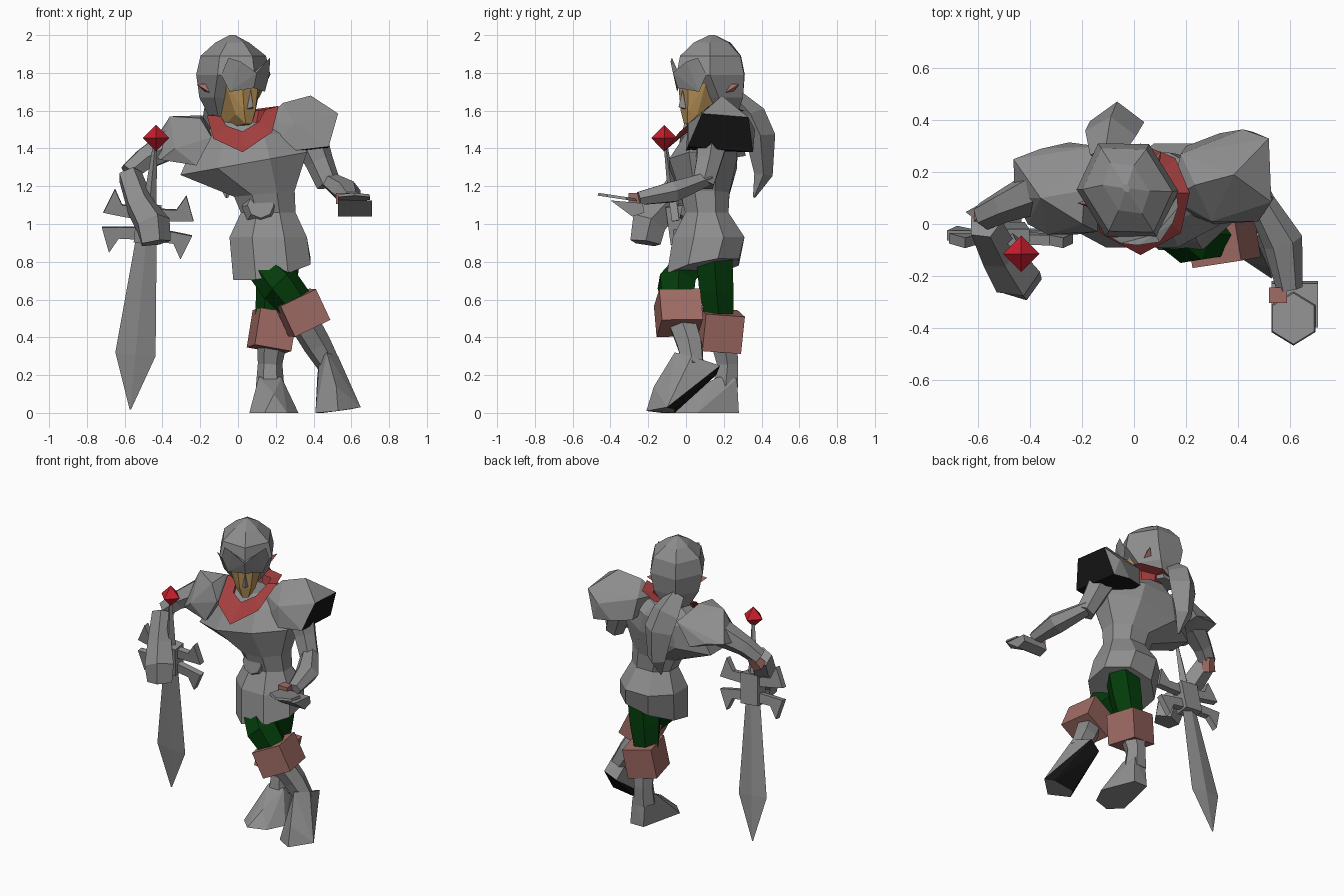
import bpy, bmesh, math
from mathutils import Vector, Matrix

cube = bpy.data.objects.get("Cube")
if cube:
    bpy.data.objects.remove(cube)


def material(name, rgb):
    m = bpy.data.materials.new(name)
    m.use_nodes = True
    m.diffuse_color = (*rgb, 1)
    bsdf = next(n for n in m.node_tree.nodes if n.type == 'BSDF_PRINCIPLED')
    bsdf.inputs["Base Color"].default_value = (*rgb, 1)
    return m


steel = material("steel grey", (0.27, 0.27, 0.27))
dark = material("dark lining", (0.008, 0.008, 0.008))
skin = material("tan skin", (0.45, 0.27, 0.09))
rose = material("rose leather", (0.36, 0.15, 0.13))
green = material("dark green cloth", (0.001, 0.045, 0.003))
scarf = material("scarf red", (0.38, 0.05, 0.05))
ruby = material("ruby red", (0.58, 0.013, 0.026))


def finish(name, bm, mat, matrix=None, dark_rule=None):
    """Turn a bmesh into an object; faces passing dark_rule get the lining."""
    if matrix:
        bm.transform(matrix)
    bmesh.ops.recalc_face_normals(bm, faces=bm.faces)
    bm.normal_update()
    if dark_rule:
        for f in bm.faces:
            f.material_index = int(dark_rule(f.normal))
    me = bpy.data.meshes.new(name)
    bm.to_mesh(me)
    bm.free()
    me.materials.append(mat)
    if dark_rule:
        me.materials.append(dark)
    ob = bpy.data.objects.new(name, me)
    bpy.context.collection.objects.link(ob)
    return ob


def hull(name, pts, mat, matrix=None, dark_rule=None):
    bm = bmesh.new()
    for p in pts:
        bm.verts.new(p)
    bmesh.ops.convex_hull(bm, input=bm.verts)
    loose = [v for v in bm.verts if not v.link_faces]
    bmesh.ops.delete(bm, geom=loose, context='VERTS')
    return finish(name, bm, mat, matrix, dark_rule)


def loft(name, rings, mat, matrix=None, caps=True):
    bm = bmesh.new()
    rows = [[bm.verts.new(p) for p in r] for r in rings]
    n = len(rows[0])
    for a, b in zip(rows, rows[1:]):
        for i in range(n):
            j = (i + 1) % n
            bm.faces.new((a[i], a[j], b[j], b[i]))
    if caps:
        bm.faces.new(rows[0][::-1])
        bm.faces.new(rows[-1])
    return finish(name, bm, mat, matrix)


def stack(name, rings, mat, n=8, matrix=None):
    """Level rings: cx, cy, z, rx, ry, then optional slopes along x and y."""
    k = 1 / math.cos(math.pi / n)
    out = []
    for cx, cy, z, rx, ry, *s in rings:
        sx, sy = (s + [0, 0])[:2]
        ring = []
        for i in range(n):
            a = 2 * math.pi * (i + 0.5) / n
            dx, dy = rx * k * math.cos(a), ry * k * math.sin(a)
            ring.append((cx + dx, cy + dy, z + sx * dx + sy * dy))
        out.append(ring)
    return loft(name, out, mat, matrix)


def limb(name, path, mat, n=6, flat=1.0, side=(1, 0, 0)):
    """Rings of radius r around a path of x, y, z, r."""
    pts = [Vector(p[:3]) for p in path]
    out = []
    for i, p in enumerate(pts):
        t = (pts[min(i + 1, len(pts) - 1)] - pts[max(i - 1, 0)]).normalized()
        v = t.cross(Vector(side)).normalized()
        u = v.cross(t)
        out.append([p + path[i][3] * (u * math.cos(a) + v * flat * math.sin(a))
                    for a in (2 * math.pi * k / n for k in range(n))])
    return loft(name, out, mat)


def box(name, centre, size, mat, rot=(0, 0, 0)):
    m = Matrix.Translation(centre)
    for ang, ax in zip(rot, "XYZ"):
        m = m @ Matrix.Rotation(math.radians(ang), 4, ax)
    bm = bmesh.new()
    bmesh.ops.create_cube(bm, size=1, matrix=m @ Matrix.Diagonal((*size, 1)))
    return finish(name, bm, mat)


# Torso: armoured skirt, waist and leaning chest
stack("torso_armour", [
    (.18, .09, .76, .205, .19, .2, .2), (.16, .12, .93, .205, .19),
    (.16, .11, 1.06, .145, .115), (.14, .1, 1.16, .16, .13, .1),
    (.03, .09, 1.32, .335, .18, .18), (.03, .135, 1.46, .26, .14, .1),
    (.02, .15, 1.54, .12, .09)], steel)
limb("belly_plate", [(.12, .03, 1.09, .1), (.12, -.02, 1.1, .07)], steel, 8)

# Shoulder guards
hull("left_shoulder_guard", [
    (.14, .1, 1.54), (.18, .27, 1.56), (.235, .15, 1.64), (.385, .19, 1.68),
    (.53, .085, 1.585), (.52, .33, 1.565), (.42, .365, 1.5), (.33, .35, 1.4),
    (.48, .01, 1.41), (.46, .355, 1.38), (.2, .04, 1.43), (.31, .0, 1.39),
    (.3, .01, 1.53), (.2, .3, 1.42)], steel,
    dark_rule=lambda n: n.x > .6 or n.z < -.75)
hull("right_shoulder_guard", [
    (-.36, .1, 1.57), (-.19, .13, 1.575), (-.465, .25, 1.41), (-.46, .1, 1.37),
    (-.41, .0, 1.34), (-.335, -.04, 1.4), (-.22, -.04, 1.31), (-.14, -.03, 1.46),
    (-.36, .29, 1.4), (-.14, .3, 1.5), (-.25, .315, 1.36), (-.2, .0, 1.56)], steel)

# Scarf: flared ring that dips to a point at the front
collar = []
for r, reach, z, drop in ((.19, .05, 1.6, .22), (.12, .0, 1.59, .1), (.09, .0, 1.48, .05)):
    ring = []
    for i in range(8):
        a = math.pi * i / 4
        front = max(0, -math.sin(a)) ** 1.5
        rr = r + reach * front
        ring.append((.025 + rr * math.cos(a), .12 + rr * math.sin(a),
                     z - drop * front + .13 * r * math.cos(a)))
    collar.append(ring)
loft("scarf_collar", collar, scarf, caps=False)

# Head, turned towards its left
head = Matrix.Translation((-.025, .13, 0)) @ Matrix.Rotation(math.radians(32), 4, 'Z')
stack("helmet", [
    (0, .07, 1.57, .08, .08), (0, .04, 1.67, .14, .13), (0, .0, 1.79, .165, .185),
    (0, .0, 1.89, .145, .165), (0, .01, 1.96, .07, .1), (0, .01, 2.0, .012, .015)],
    steel, 6, head)
hull("face", [(s * x, y, z) for s in (-1, 1) for x, y, z in (
    (.018, -.155, 1.53), (.06, -.12, 1.58), (.11, -.1, 1.74), (.05, -.17, 1.74),
    (.035, -.165, 1.6), (.05, .06, 1.5), (.1, .05, 1.74))], skin, head)
hull("nose_guard", [(-.018, -.165, 1.61), (.018, -.165, 1.61), (0, -.2, 1.62),
                    (0, -.175, 1.71), (0, -.15, 1.65)], steel, head)
for s, side in ((1, "left"), (-1, "right")):
    hull(side + "_ear", [(s * .12, -.03, 1.67), (s * .12, .0, 1.74), (s * .12, .05, 1.68),
                         (s * .19, .06, 1.74)], rose, head)
    # Half of the raised visor, with a peaked end
    hull(side + "_visor", [(0, -.205, 1.72), (0, -.235, 1.8), (0, -.2, 1.8),
                           (s * .08, -.2, 1.86), (s * .13, -.16, 1.88), (s * .15, -.12, 1.79),
                           (s * .11, -.14, 1.7), (s * .05, -.17, 1.72)], steel, head)

# Plume hanging behind the helmet
limb("plume", [(-.11, .26, 1.67, .06), (-.09, .35, 1.57, .1), (-.065, .395, 1.46, .105),
               (-.06, .41, 1.26, .065), (-.06, .36, 1.14, .008)], steel, 4, .75)

# Left arm and open hand
limb("left_upper_arm", [(.38, .14, 1.45, .095), (.43, .12, 1.33, .075),
                        (.48, .09, 1.21, .065)], steel)
limb("left_forearm", [(.47, .12, 1.24, .05), (.575, -.07, 1.17, .078),
                      (.6, -.25, 1.135, .05)], steel, 6, .8)
hull("left_fingers", [(x, y, z) for x in (.53, .71) for y, z in (
    (-.4, 1.125), (-.285, 1.04), (-.22, 1.06), (-.23, 1.11))], steel)
stack("left_hand_plate", [(.615, -.365, 1.135, .085, .09, 0, -.15),
                          (.615, -.365, 1.15, .08, .085, 0, -.15)], steel, 6)
box("left_palm", (.555, -.275, 1.135), (.07, .06, .06), rose)

# Right arm and fist around the sword
limb("right_upper_arm", [(-.36, .13, 1.42, .09), (-.5, .07, 1.34, .065),
                         (-.58, .03, 1.27, .055)], steel, side=(0, 1, 0))
limb("right_elbow", [(-.55, .07, 1.28, .035), (-.58, .025, 1.21, .05)], rose, 5)
limb("right_gauntlet", [(-.575, .0, 1.26, .068), (-.52, -.11, 1.1, .08),
                        (-.455, -.2, 1.0, .098), (-.44, -.215, .9, .085)], steel, 5)

# Sword, built around its guard and leaned into place
axis = Vector((.135, -.2, 1.435)).normalized()
across = Vector((0, 1, 0)).cross(axis).normalized()
deep = axis.cross(across)
sword = Matrix.Translation((-.478, -.05, 1.0)) @ Matrix((across, deep, axis)).transposed().to_4x4()


def diamond(z, w, t):
    return [(w, 0, z), (0, t, z), (-w, 0, z), (0, -t, z)]


loft("sword_blade", [diamond(-.995, .004, .003), diamond(-.7, .107, .014),
                     diamond(-.08, .055, .02)], steel, sword)
loft("sword_grip", [diamond(.05, .04, .03), diamond(.42, .012, .01)], steel, sword)
hull("sword_hub", [(x, y, z) for x in (-.065, .065) for y in (-.045, .045)
                   for z in (-.1, .1)], steel, sword)
prong = [(.04, .02), (.15, .03), (.24, .04), (.19, .17), (.145, .09), (.04, .085)]
for sx, lr in ((1, "left"), (-1, "right")):
    for sz, ud in ((1, "upper"), (-1, "lower")):
        loft(f"guard_prong_{ud}_{lr}",
             [[(sx * x, y, sz * z) for x, z in prong] for y in (-.02, .02)], steel, sword)
hull("pommel_gem", [tuple(s * .07 if i == k else 0 for i in range(3))
                    for k in range(3) for s in (-1, 1)], ruby,
     Matrix.Translation((-.435, -.115, 1.455)))

# Legs: cloth thighs, square knee pads, armoured shins
limb("left_thigh", [(.12, .0, .77, .085), (.22, -.05, .68, .11), (.34, -.04, .54, .09)], green)
limb("right_thigh", [(.22, .15, .82, .11), (.2, .16, .66, .105), (.17, .18, .45, .08)], green)
box("left_knee_pad", (.34, -.04, .53), (.21, .22, .18), rose, (5, -25, 10))
box("right_knee_pad", (.18, .18, .435), (.2, .21, .2), rose, (-6, 9, 12))
limb("left_shin", [(.35, -.02, .48, .08), (.42, .02, .36, .075), (.49, .04, .24, .06)], steel)
limb("right_shin", [(.18, .2, .38, .08), (.17, .22, .26, .065), (.17, .21, .14, .075)], steel)

# Feet: left heel is lifted and shows a dark sole
hull("left_foot", [
    (.41, -.13, .0), (.53, -.21, .01), (.65, -.1, .03), (.45, -.06, 0), (.6, -.06, .02),
    (.42, .16, .2), (.5, .18, .25), (.47, -.06, .32), (.53, .03, .3), (.43, .02, .28),
    (.52, -.17, .14)], steel, dark_rule=lambda n: n.z < -.4 and n.y > .35)
hull("right_foot", [
    (.06, -.02, 0), (.14, -.1, 0), (.26, -.06, 0), (.32, .06, 0), (.23, .28, 0),
    (.13, .28, 0), (.11, .17, .19), (.23, .17, .19), (.13, .26, .2), (.22, .27, .18),
    (.19, .0, .1)], steel)
